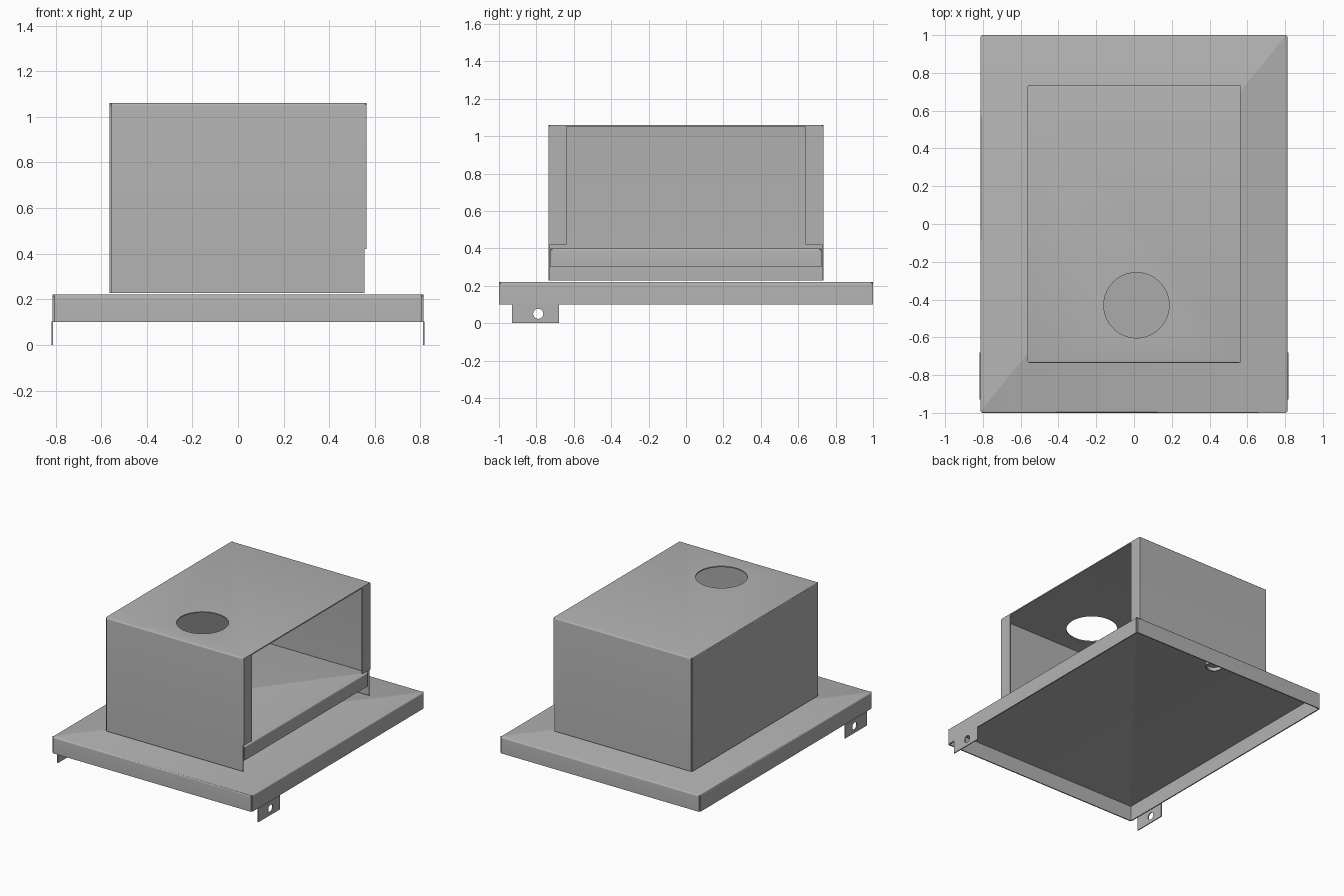
import bpy
import bmesh
import math
from mathutils import Matrix

cube = bpy.data.objects.get("Cube")
if cube:
    bpy.data.objects.remove(cube, do_unlink=True)

SHEET = 0.008
GAP = 0.008

steel = bpy.data.materials.new("sheet_grey")
steel.use_nodes = True
colour = (0.45, 0.45, 0.45, 1)
steel.diffuse_color = colour
steel.node_tree.nodes["Principled BSDF"].inputs["Base Color"].default_value = colour


def add_object(name, bm):
    mesh = bpy.data.meshes.new(name)
    bm.to_mesh(mesh)
    bm.free()
    obj = bpy.data.objects.new(name, mesh)
    bpy.context.collection.objects.link(obj)
    mesh.materials.append(steel)
    return obj


def finish(obj, smooth=True):
    bpy.ops.object.select_all(action="DESELECT")
    obj.select_set(True)
    bpy.context.view_layer.objects.active = obj
    for mod in list(obj.modifiers):
        bpy.ops.object.modifier_apply(modifier=mod.name)
    if smooth:
        bpy.ops.object.shade_smooth_by_angle(angle=math.radians(30))


def folded_sheet(name, x, y, top, bottom, sides):
    """Flat top with flanges bent down on the chosen sides, split at corners."""
    bm = bmesh.new()
    signs = ((1, -1), (1, 1), (-1, 1), (-1, -1))
    rim = []
    for sx, sy in signs:
        a = bm.verts.new((sx * x, sy * (y - GAP), top))
        b = bm.verts.new((sx * (x - GAP), sy * y, top))
        rim += [b, a] if sx * sy < 0 else [a, b]
    bm.faces.new(rim)
    folds = []
    for i, side in enumerate(("left", "back", "right", "front")):
        if side not in sides:
            continue
        a, b = rim[2 * i + 1], rim[(2 * i + 2) % 8]
        low = [bm.verts.new((v.co.x, v.co.y, bottom)) for v in (a, b)]
        bm.faces.new((b, a, low[0], low[1]))
        folds.append(bm.edges.get((a, b)))
    bmesh.ops.bevel(bm, geom=folds, offset=0.012, segments=4,
                    profile=0.5, affect="EDGES")
    bmesh.ops.recalc_face_normals(bm, faces=bm.faces)
    if max(bm.faces, key=lambda f: f.calc_area()).normal.z < 0 and len(sides) == 4:
        bmesh.ops.reverse_faces(bm, faces=bm.faces)
    obj = add_object(name, bm)
    mod = obj.modifiers.new("thickness", "SOLIDIFY")
    mod.thickness = SHEET
    mod.offset = -1
    return obj


def plate(name, lo, hi):
    bm = bmesh.new()
    bmesh.ops.create_cube(bm, size=1)
    for v in bm.verts:
        v.co = [lo[i] if v.co[i] < 0 else hi[i] for i in range(3)]
    return add_object(name, bm)


def drill(obj, centre, radius, depth, axis="Z", segments=48):
    bm = bmesh.new()
    turn = Matrix.Rotation(math.pi / 2, 4, "Y") if axis == "X" else Matrix()
    bmesh.ops.create_cone(bm, cap_ends=True, segments=segments, radius1=radius,
                          radius2=radius, depth=depth,
                          matrix=Matrix.Translation(centre) @ turn)
    cutter = add_object("hole_cutter", bm)
    cutter.hide_render = True
    mod = obj.modifiers.new("hole", "BOOLEAN")
    mod.operation = "DIFFERENCE"
    mod.solver = "EXACT"
    mod.object = cutter
    finish(obj)
    bpy.data.objects.remove(cutter, do_unlink=True)


ALL = ("left", "back", "right", "front")

# Base pan and the raised tray inside the hood
finish(folded_sheet("base_pan", 0.813, 1.0, 0.22, 0.10, ALL))
finish(folded_sheet("inner_tray", 0.553, 0.724, 0.40, 0.30, ALL))

# Hood, open on one side, with the round opening in its top
hood = folded_sheet("hood", 0.563, 0.735, 1.06, 0.228, ALL[1:])
drill(hood, (0.013, -0.43, 1.06), 0.173, 0.1, segments=64)

for s, end in ((-1, "front"), (1, "back")):
    # Narrow flanges framing the opening
    ys = sorted((s * 0.64, s * 0.733))
    finish(plate(f"{end}_opening_flange", (0.555, ys[0], 0.42), (0.563, ys[1], 1.055)), False)

for s, side in ((-1, "right"), (1, "left")):
    # Drilled mounting tabs below the pan
    xs = sorted((s * 0.811, s * 0.818))
    tab = plate(f"{side}_mounting_tab", (xs[0], -0.93, 0), (xs[1], -0.68, 0.102))
    drill(tab, (s * 0.815, -0.79, 0.05), 0.027, 0.1, axis="X", segments=32)

# Short drain collar under the pan
bm = bmesh.new()
bmesh.ops.create_cone(bm, cap_ends=False, segments=32, radius1=0.06, radius2=0.06,
                      depth=0.03, matrix=Matrix.Translation((0.01, 0.86, 0.2)))
collar = add_object("drain_collar", bm)
collar.modifiers.new("thickness", "SOLIDIFY").thickness = SHEET
finish(collar)
